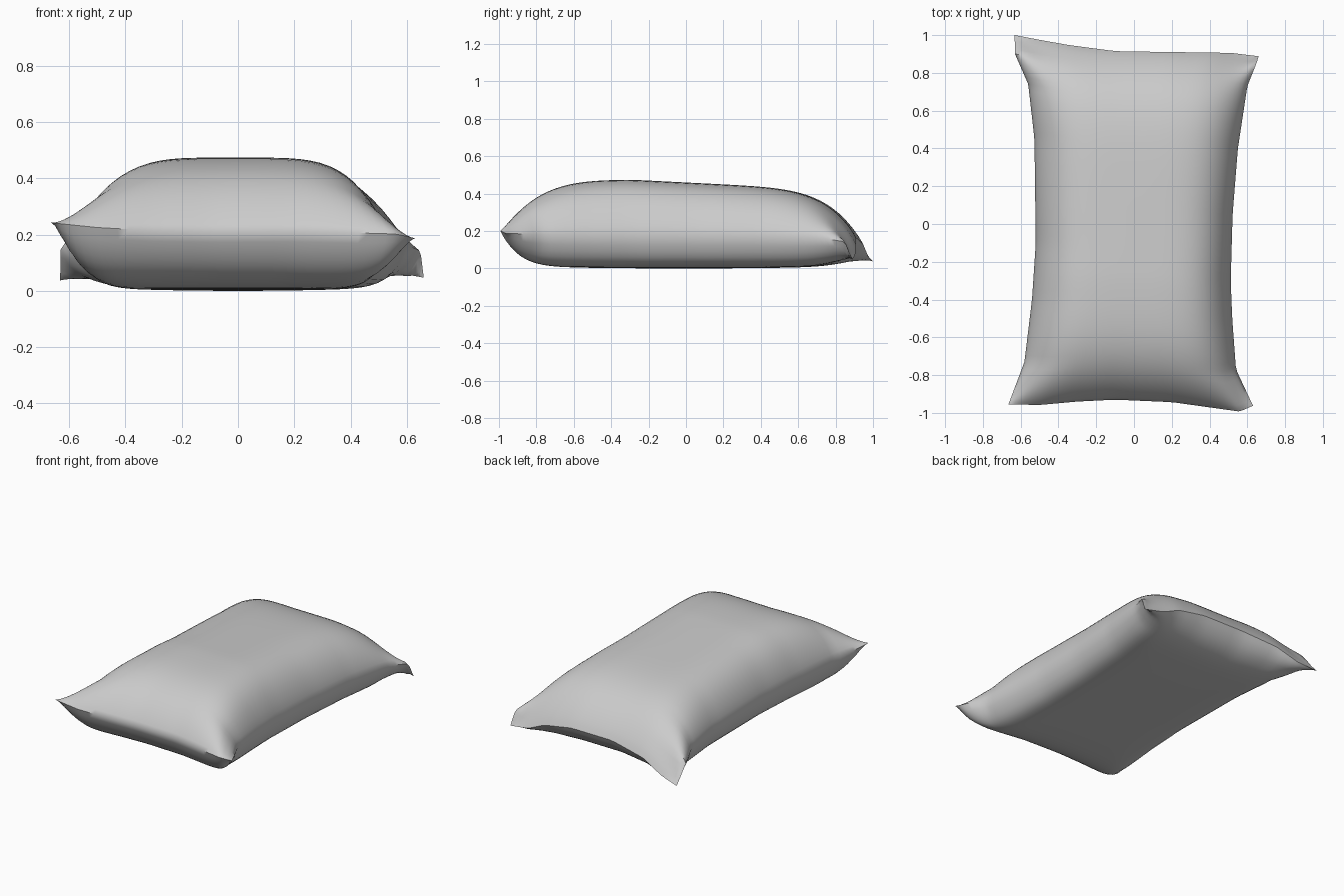
import bpy, bmesh, math
from mathutils import Vector

if "Cube" in bpy.data.objects:
    bpy.data.objects.remove(bpy.data.objects["Cube"])

N_S, N_T = 36, 50          # grid resolution across and along the sack

# Seam outline: four edges running between the pulled-out corners
FL, FR = (-.665, -.955, .245), (.63, -.962, .19)
BL, BR = (-.632, 1.0, .04), (.66, .888, .05)
front = [FL, (-.5, -.958, .228), (-.3, -.94, .217), (-.1, -.93, .213),
         (.2, -.943, .215), (.56, -.993, .205), FR]
back = [BL, (-.5, .975, .065), (-.35, .948, .13), (-.1, .915, .165),
        (.2, .91, .165), (.4, .908, .13), (.52, .905, .075), BR]
left = [FL, (-.58, -.73, .2), (-.54, -.4, .185), (-.52, -.1, .18),
        (-.527, .45, .178), (-.56, .74, .17), (-.63, .9, .15), BL]
right = [FR, (.54, -.77, .185), (.52, -.5, .18), (.512, -.3, .18),
         (.522, .05, .178), (.55, .4, .175), (.6, .73, .165),
         (.648, .85, .145), BR]


def along(points, axis, f):
    """Point on an edge at fraction f of its extent along axis."""
    pts = [Vector(p) for p in points]
    a, b = pts[0][axis], pts[-1][axis]
    ks = [(p[axis] - a) / (b - a) for p in pts]
    for i in range(len(pts) - 1):
        if f <= ks[i + 1] or i == len(pts) - 2:
            w = (f - ks[i]) / (ks[i + 1] - ks[i])
            return pts[i].lerp(pts[i + 1], w)


def seam_sheet(u, v):
    """Plan position by Coons patch, height from the nearest seam edges."""
    c = [Vector(p) for p in (FL, FR, BL, BR)]
    f, b = along(front, 0, u), along(back, 0, u)
    l, r = along(left, 1, v), along(right, 1, v)
    p = (f * (1 - v) + b * v + l * (1 - u) + r * u
         - (c[0].lerp(c[1], u) * (1 - v) + c[2].lerp(c[3], u) * v))
    edges = ((f.z, 1.9 * v), (b.z, 1.9 * (1 - v)), (l.z, 1.1 * u), (r.z, 1.1 * (1 - u)))
    ws = [1 / (max(d, 0) + 1e-5) ** 2 for _, d in edges]
    p.z = sum(z * w for (z, _), w in zip(edges, ws)) / sum(ws)
    return p


def bulge(x, p, q):
    return max(0, 1 - abs(x) ** p) ** q


def spread(i, n):
    """Grid fractions packed more tightly near the seam."""
    k = 2 * i / n - 1
    return .5 + .5 * (.35 * k + .65 * math.sin(k * math.pi / 2))


bm = bmesh.new()
top, bottom = {}, {}
for i in range(N_S + 1):
    for j in range(N_T + 1):
        u, v = spread(i, N_S), spread(j, N_T)
        s, t = 2 * u - 1, 2 * v - 1
        p = seam_sheet(u, v)
        crown = .477 - .047 * max(0, t + .3)
        k = bulge(s, 4.5, .75) * bulge(t, 5.5, .9)
        top[i, j] = bm.verts.new((p.x, p.y, p.z + (crown - p.z) * k))
        if i in (0, N_S) or j in (0, N_T):
            bottom[i, j] = top[i, j]          # both panels share the seam
        else:
            floor = .003 + .012 * max(s * s, t * t)
            k = bulge(s, 12, .8) * bulge(t, 11, .9)
            bottom[i, j] = bm.verts.new((p.x, p.y, p.z + (floor - p.z) * k))

for i in range(N_S):
    for j in range(N_T):
        ring = [(i, j), (i + 1, j), (i + 1, j + 1), (i, j + 1)]
        bm.faces.new([top[r] for r in ring])
        bm.faces.new([bottom[r] for r in reversed(ring)])

# Rest the lowest point on the ground
low = min(v.co.z for v in bm.verts)
bmesh.ops.translate(bm, verts=bm.verts, vec=(0, 0, -low))

mesh = bpy.data.meshes.new("filled_sack")
bm.to_mesh(mesh)
bm.free()
sack = bpy.data.objects.new("filled_sack", mesh)
bpy.context.collection.objects.link(sack)
bpy.context.view_layer.objects.active = sack
sack.select_set(True)
bpy.ops.object.shade_smooth_by_angle(angle=math.radians(50))
